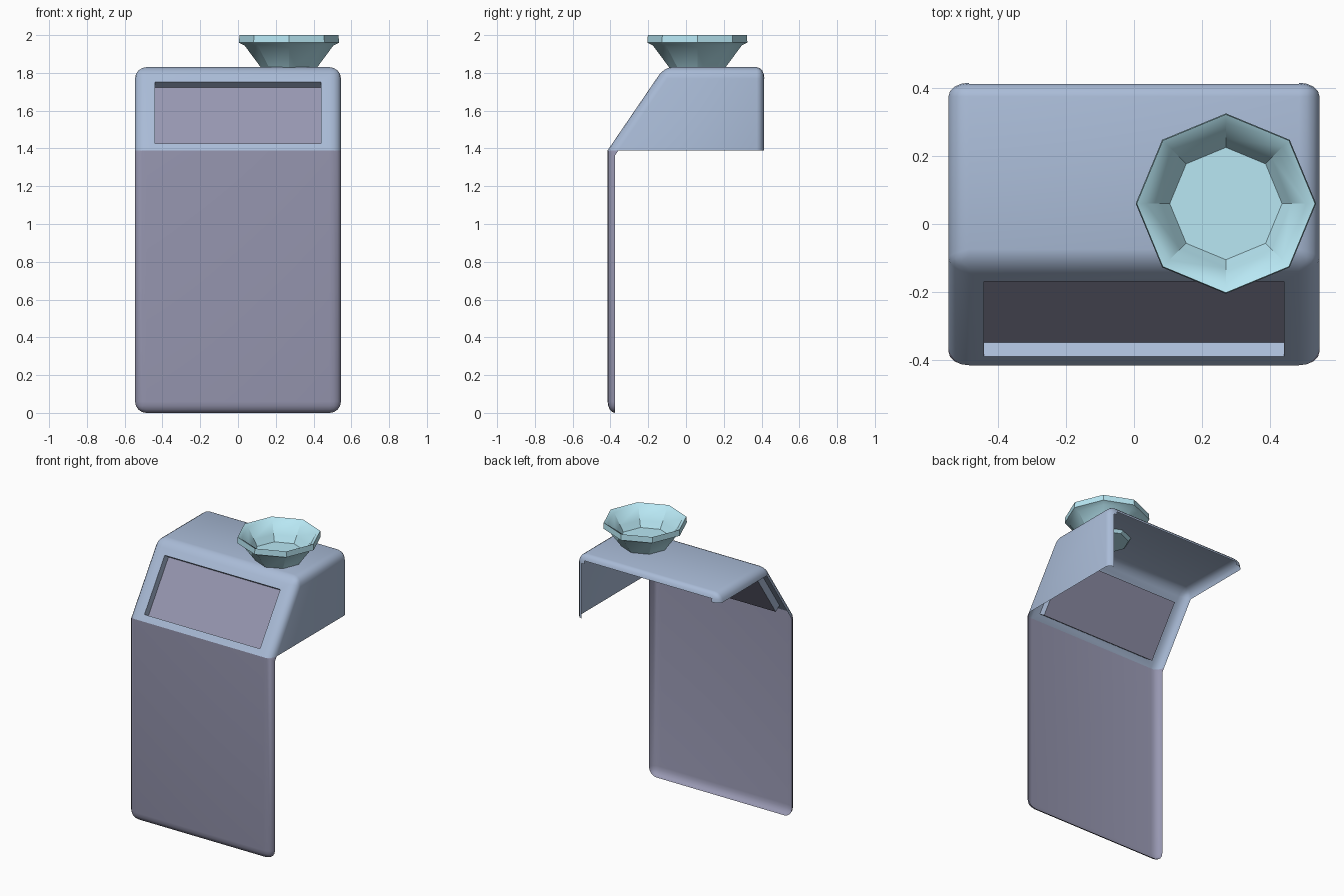
import bpy, bmesh, math
from mathutils import Vector

if "Cube" in bpy.data.objects:
    bpy.data.objects.remove(bpy.data.objects["Cube"])


def material(name, rgb):
    m = bpy.data.materials.new(name)
    m.diffuse_color = (*rgb, 1)
    m.use_nodes = True
    m.node_tree.nodes["Principled BSDF"].inputs["Base Color"].default_value = m.diffuse_color
    return m


def finish(bm, name, mats, angle):
    me = bpy.data.meshes.new(name)
    bm.to_mesh(me)
    bm.free()
    ob = bpy.data.objects.new(name, me)
    bpy.context.collection.objects.link(ob)
    for m in mats:
        me.materials.append(m)
    bpy.ops.object.select_all(action='DESELECT')
    ob.select_set(True)
    bpy.context.view_layer.objects.active = ob
    bpy.ops.object.shade_smooth_by_angle(angle=math.radians(angle))
    return ob


blue = material("hood_blue", (0.40, 0.50, 0.68))
purple = material("panel_purple", (0.31, 0.31, 0.44))
teal = material("bowl_teal", (0.48, 0.80, 0.90))

# Hood and front panel: extruded side profile, rounded, then opened up
W, LIP, TOP, SQ = 0.545, 1.39, 1.83, 0.67
profile = [(-0.415, 0), (0.415, 0), (0.415, TOP), (-0.115, TOP), (-0.415, LIP)]
bm = bmesh.new()
rings = [[bm.verts.new((x, y / SQ, z)) for y, z in profile] for x in (-W, W)]
bm.faces.new(rings[0])
bm.faces.new(rings[1])
for i in range(5):
    j = (i + 1) % 5
    bm.faces.new((rings[0][i], rings[0][j], rings[1][j], rings[1][i]))
bmesh.ops.recalc_face_normals(bm, faces=bm.faces)
crease = {rings[0][4], rings[1][4]}
edges = [e for e in bm.edges if set(e.verts) != crease]
bmesh.ops.bevel(bm, geom=edges, offset=0.06, segments=4, profile=0.5,
                affect='EDGES', clamp_overlap=True)
bmesh.ops.scale(bm, vec=(1, SQ, 1), verts=bm.verts)
bmesh.ops.bisect_plane(bm, geom=bm.verts[:] + bm.edges[:] + bm.faces[:],
                       plane_co=(0, 0, LIP), plane_no=(0, 0, 1), dist=1e-4)
bm.normal_update()

# Open back, left side, underside and lower right side
dead = []
for f in bm.faces:
    c, n = f.calc_center_median(), f.normal
    if (n.y > 0.99 or n.x < -0.99 or n.z < -0.99
            or (c.z < LIP and c.y > -0.373)
            or (c.x < -0.48 and c.y > 0.3 and c.z < TOP - 0.065)):
        dead.append(f)
bmesh.ops.delete(bm, geom=dead, context='FACES')

for f in bm.faces:
    f.material_index = 1 if f.calc_center_median().z < LIP - 0.001 else 0

# Recessed window in the sloped front
slope = max((f for f in bm.faces if f.normal.y < -0.6 and f.normal.z > 0.3),
            key=lambda f: f.calc_area())
bmesh.ops.inset_region(bm, faces=[slope], thickness=0.045, use_even_offset=True)
n = slope.normal.copy()
pane = bmesh.ops.extrude_discrete_faces(bm, faces=[slope])["faces"][0]
bmesh.ops.translate(bm, vec=-n * 0.05, verts=pane.verts)
pane.material_index = 1
finish(bm, "hood_and_front_panel", [blue, purple], 30)

# Eight-sided bowl on top
bowl = [(0.135, 1.81), (0.235, 1.945), (0.265, 1.96), (0.262, 2.0),
        (0.235, 1.985), (0.19, 1.91), (0.165, 1.87)]
bm = bmesh.new()
rows = [[bm.verts.new((0.27 + r * math.cos(a), 0.06 + r * math.sin(a), z))
         for a in (k * math.pi / 4 for k in range(8))] for r, z in bowl]
for lo, hi in zip(rows, rows[1:]):
    for k in range(8):
        j = (k + 1) % 8
        bm.faces.new((lo[k], lo[j], hi[j], hi[k]))
bm.faces.new(rows[0][::-1])
bm.faces.new(rows[-1])
bmesh.ops.recalc_face_normals(bm, faces=bm.faces)
finish(bm, "bowl", [teal], 30)
